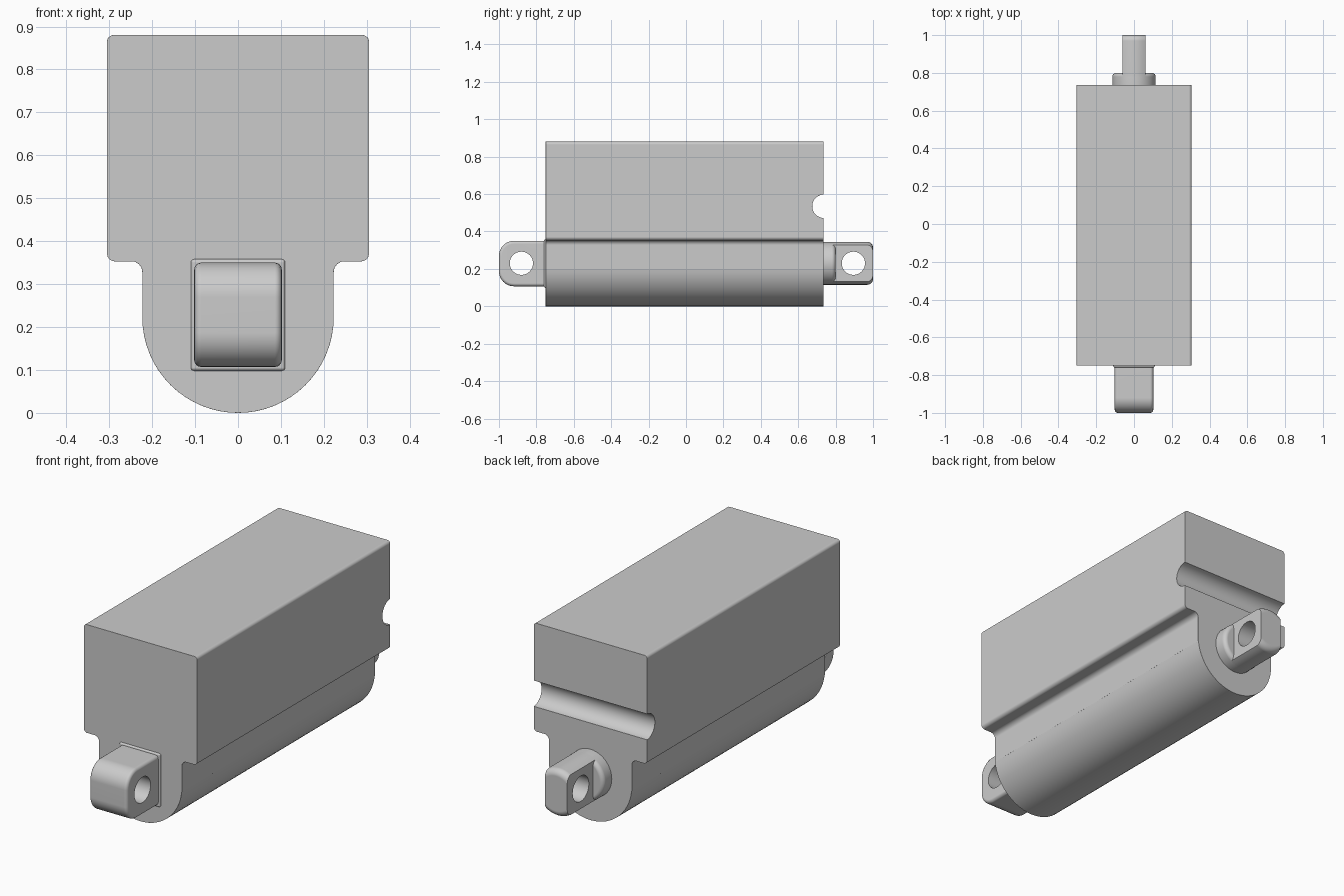
import bpy, bmesh, math
from mathutils import Vector, Matrix

cube = bpy.data.objects.get("Cube")
if cube:
    bpy.data.objects.remove(cube, do_unlink=True)

grey = bpy.data.materials.new("plain grey")
grey.use_nodes = True
grey.diffuse_color = (0.6, 0.6, 0.6, 1)
grey.node_tree.nodes["Principled BSDF"].inputs["Base Color"].default_value = (0.6, 0.6, 0.6, 1)

AXIS_Z = 0.23  # height of the shaft and pivot line


def rounded(corners, steps=8):
    """Turn (a, b, radius) corners into a 2D outline with arcs."""
    out = []
    for i, (a, b, r) in enumerate(corners):
        p = Vector((a, b))
        if r == 0:
            out.append(p)
            continue
        d0 = (Vector(corners[i - 1][:2]) - p).normalized()
        d1 = (Vector(corners[(i + 1) % len(corners)][:2]) - p).normalized()
        centre = p + (d0 + d1) * r
        for k in range(steps + 1):
            t = k / steps * math.pi / 2
            out.append(centre - d1 * r * math.cos(t) - d0 * r * math.sin(t))
    return out


def extrude(name, outline, axis, start, end):
    """Extrude a 2D outline along x (outline in y, z) or y (outline in x, z)."""
    bm = bmesh.new()
    place = (lambda p: (start, p.x, p.y)) if axis == "x" else (lambda p: (p.x, start, p.y))
    face = bm.faces.new([bm.verts.new(place(p)) for p in outline])
    moved = bmesh.ops.extrude_face_region(bm, geom=[face])["geom"]
    offset = Vector((end - start, 0, 0)) if axis == "x" else Vector((0, end - start, 0))
    bmesh.ops.translate(bm, vec=offset, verts=[g for g in moved if isinstance(g, bmesh.types.BMVert)])
    bmesh.ops.recalc_face_normals(bm, faces=bm.faces)
    mesh = bpy.data.meshes.new(name)
    bm.to_mesh(mesh)
    bm.free()
    mesh.materials.append(grey)
    obj = bpy.data.objects.new(name, mesh)
    bpy.context.collection.objects.link(obj)
    return obj


def circle(a, b, r, n=48):
    return [Vector((a + r * math.cos(k * math.tau / n), b + r * math.sin(k * math.tau / n))) for k in range(n)]


def box(a0, a1, b0, b1):
    return [Vector(p) for p in ((a0, b0), (a1, b0), (a1, b1), (a0, b1))]


def apply(obj, mod):
    bpy.ops.object.select_all(action="DESELECT")
    obj.select_set(True)
    bpy.context.view_layer.objects.active = obj
    bpy.ops.object.modifier_apply(modifier=mod.name)


def cut(obj, cutter):
    cutter.hide_render = True
    mod = obj.modifiers.new("cut", "BOOLEAN")
    mod.operation, mod.solver, mod.object = "DIFFERENCE", "EXACT", cutter
    apply(obj, mod)
    bpy.data.objects.remove(cutter, do_unlink=True)


def bevel(obj, width):
    mod = obj.modifiers.new("round", "BEVEL")
    mod.width, mod.segments = width, 4
    mod.limit_method, mod.angle_limit = "ANGLE", math.radians(40)
    apply(obj, mod)


def finish(obj):
    bpy.ops.object.select_all(action="DESELECT")
    obj.select_set(True)
    bpy.context.view_layer.objects.active = obj
    bpy.ops.object.shade_smooth_by_angle(angle=math.radians(35))
    mod = obj.modifiers.new("flat faces", "WEIGHTED_NORMAL")
    mod.keep_sharp = True


# Housing: square upper half on a round-bottomed barrel
half = rounded([(0.223, 0.2, 0), (0.223, 0.353, 0.025), (0.305, 0.353, 0.018),
                (0.305, 0.88, 0.015), (0, 0.88, 0)])
right = [p for p in half if p.x > 0.001]
left = [Vector((-p.x, p.y)) for p in reversed(right)]
belly = [Vector((-0.223 * math.cos(t), 0.223 - 0.223 * math.sin(t)))
         for t in (k * math.pi / 32 for k in range(1, 32))]
housing = extrude("housing", right + left + belly, "y", -0.75, 0.735)
cut(housing, extrude("groove_cutter", circle(0.738, 0.535, 0.063, 32), "x", -0.5, 0.5))
bevel(housing, 0.01)
finish(housing)

# Front mounting lug with a pivot hole and a soft base
lug = extrude("front_lug", rounded([(-0.72, 0.107, 0), (-0.72, 0.35, 0),
                                    (-1, 0.35, 0.08), (-1, 0.107, 0.08)]), "x", -0.102, 0.102)
bevel(lug, 0.016)
cut(lug, extrude("front_hole_cutter", circle(-0.88, AXIS_Z, 0.062), "x", -0.3, 0.3))
finish(lug)
lug_base = extrude("front_lug_base", box(-0.11, 0.11, 0.098, 0.358), "y", -0.759, -0.73)
bevel(lug_base, 0.008)
finish(lug_base)

# Rear shaft collar
collar = extrude("rear_collar", circle(0, AXIS_Z, 0.115), "y", 0.7, 0.8)
bevel(collar, 0.02)
finish(collar)

# Rear rod end: round rod with two flats and a pivot hole
rod = extrude("rear_rod_end", circle(0, AXIS_Z, 0.115), "y", 0.72, 1.0)
bevel(rod, 0.03)
for side in (-1, 1):
    cut(rod, extrude("flat_cutter", box(*sorted((side * 0.06, side * 0.3)), 0, 0.5), "y", 0.71, 1.1))
cut(rod, extrude("rear_hole_cutter", circle(0.895, AXIS_Z, 0.062), "x", -0.3, 0.3))
finish(rod)
